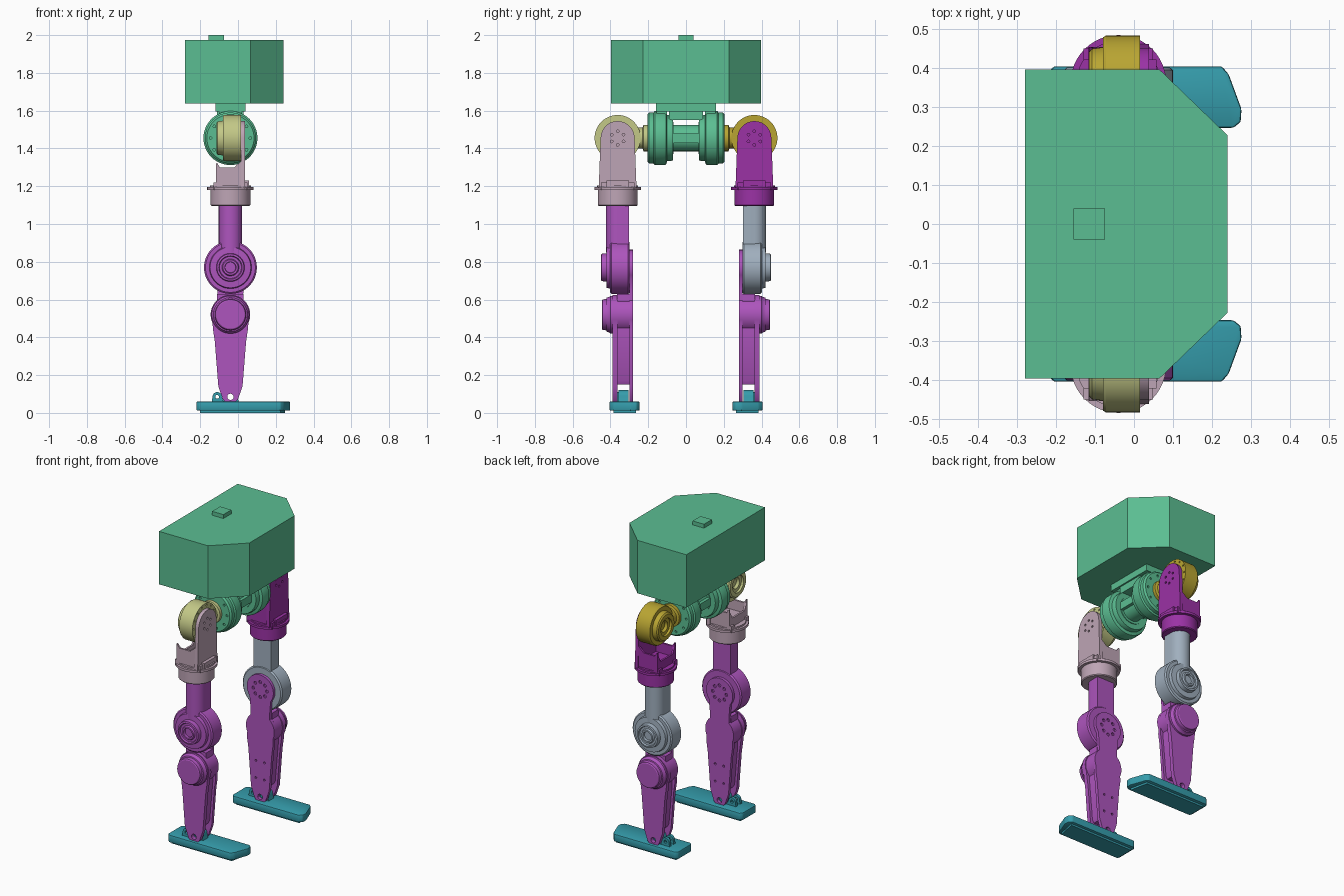
import bpy, bmesh, math
from mathutils import Vector

cube = bpy.data.objects.get("Cube")
if cube:
    bpy.data.objects.remove(cube, do_unlink=True)


def material(name, *rgb):
    m = bpy.data.materials.new(name)
    m.use_nodes = True
    m.diffuse_color = (*rgb, 1)
    m.node_tree.nodes["Principled BSDF"].inputs["Base Color"].default_value = (*rgb, 1)
    return m


GREEN = material("sea green", .105, .515, .288)
TEAL = material("teal", .036, .337, .413)
ORCHID = material("orchid", .42, .09, .51)
PURPLE = material("deep purple", .327, .032, .376)
PINK = material("dusty pink", .515, .376, .465)
GREY = material("blue grey", .352, .429, .515)
KHAKI = material("pale khaki", .546, .578, .242)
GOLD = material("gold", .485, .376, .032)

parts = []
CX = -.04      # fore-aft position of every joint
LEG = .362     # sideways position of a leg
HIP, KNEE, CALF, ANKLE = 1.455, .77, .52, .085


def place(axis, a, b, h):
    return {"x": (h, a, b), "y": (a, h, b), "z": (a, b, h)}[axis]


def finish(name, bm, mat, side=1):
    if side < 0:
        bmesh.ops.scale(bm, vec=(1, -1, 1), verts=bm.verts)
    bmesh.ops.recalc_face_normals(bm, faces=bm.faces)
    me = bpy.data.meshes.new(name)
    bm.to_mesh(me)
    bm.free()
    ob = bpy.data.objects.new(name, me)
    bpy.context.collection.objects.link(ob)
    me.materials.append(mat)
    parts.append(ob)
    return ob


def lathe(name, axis, a, b, profile, mat, side=1, n=48):
    """Turn (radius, height) steps about an axis through (a, b)."""
    bm = bmesh.new()
    rings = []
    for r, h in profile:
        rings.append([bm.verts.new(place(axis, a + r * math.cos(math.tau * i / n),
                                         b + r * math.sin(math.tau * i / n), h)) for i in range(n)])
    for lo, hi in zip(rings, rings[1:]):
        for i in range(n):
            j = (i + 1) % n
            bm.faces.new((lo[i], lo[j], hi[j], hi[i]))
    bm.faces.new(rings[0])
    bm.faces.new(rings[-1])
    return finish(name, bm, mat, side)


def prism(name, axis, outline, h0, h1, mat, side=1, bevel=0):
    bm = bmesh.new()
    face = bm.faces.new([bm.verts.new(place(axis, a, b, h0)) for a, b in outline])
    out = bmesh.ops.extrude_face_region(bm, geom=[face])["geom"]
    move = Vector(place(axis, 0, 0, h1 - h0))
    bmesh.ops.translate(bm, vec=move, verts=[v for v in out if isinstance(v, bmesh.types.BMVert)])
    if bevel:
        bmesh.ops.bevel(bm, geom=bm.edges[:], offset=bevel, segments=2, affect="EDGES", profile=.5)
    return finish(name, bm, mat, side)


def box(name, x0, x1, y0, y1, z0, z1, mat, side=1, bevel=0):
    return prism(name, "z", [(x0, y0), (x1, y0), (x1, y1), (x0, y1)], z0, z1, mat, side, bevel)


def arc(a, b, r, start, end, n=14):
    angles = [math.radians(start + (end - start) * i / n) for i in range(n + 1)]
    return [(a + r * math.cos(t), b + r * math.sin(t)) for t in angles]


def ring(a, b, r, n, turn=0):
    return arc(a, b, r, turn, turn + 360, n)[:-1]


def drill(ob, axis, centres, r, h0, h1, side):
    """Cut round holes through a part."""
    bm = bmesh.new()
    for a, b in centres:
        face = bm.faces.new([bm.verts.new(place(axis, *p, h0)) for p in ring(a, b, r, 12)])
        out = bmesh.ops.extrude_face_region(bm, geom=[face])["geom"]
        bmesh.ops.translate(bm, vec=Vector(place(axis, 0, 0, h1 - h0)),
                            verts=[v for v in out if isinstance(v, bmesh.types.BMVert)])
    cutter = finish("hole_cutter", bm, ob.data.materials[0], side)
    parts.remove(cutter)
    cutter.hide_render = True
    mod = ob.modifiers.new("holes", "BOOLEAN")
    mod.operation, mod.object, mod.solver = "DIFFERENCE", cutter, "EXACT"
    bpy.context.view_layer.objects.active = ob
    bpy.ops.object.modifier_apply(modifier=mod.name)
    bpy.data.objects.remove(cutter, do_unlink=True)


# Torso, sensor block and pelvis
prism("torso", "z", [(-.28, -.397), (.065, -.397), (.24, -.228), (.24, .228), (.065, .397), (-.28, .397)],
      1.637, 1.975, GREEN)
box("sensor_block", -.155, -.075, -.04, .04, 1.97, 2, GREEN)
box("neck_mount", -.12, .04, -.16, .16, 1.595, 1.64, GREEN)
box("pelvis_bridge", -.11, .03, -.09, .09, 1.55, 1.6, GREEN)
lathe("pelvis_tube", "y", CX, HIP, [(.085, -.09), (.085, -.065), (.07, -.065), (.07, .065), (.085, .065), (.085, .09)], GREEN)
box("pelvis_rib", -.125, .045, -.07, .07, 1.43, 1.48, GREEN)

for side, name in ((1, "left_"), (-1, "right_")):
    roll, yaw, thigh = (GOLD, PURPLE, GREY) if side > 0 else (KHAKI, PINK, ORCHID)

    # Hip pitch motor
    motor = lathe(name + "hip_pitch_motor", "y", CX, HIP,
                  [(.08, .07), (.118, .07), (.122, .085), (.122, .1), (.14, .105), (.143, .115), (.143, .165),
                   (.135, .172), (.135, .195), (.125, .205), (.075, .205)], GREEN, side)
    drill(motor, "y", ring(CX, HIP, .105, 10), .007, .19, .22, side)
    box(name + "hip_lug", -.1, .02, .1, .155, 1.56, 1.605, GREEN, side)

    # Hip roll motor and the arm that carries it
    lathe(name + "hip_arm", "y", CX, HIP, [(.07, .2), (.07, .225), (.055, .23), (.055, .3)], roll, side)
    lathe(name + "hip_roll_motor", "x", LEG, HIP,
          [(.025, -.085), (.035, -.1), (.055, -.1), (.055, -.115), (.08, -.115), (.088, -.108), (.092, -.08),
           (.117, -.08), (.122, -.072), (.122, .008), (.11, .008)], roll, side)
    flange = lathe(name + "hip_roll_flange", "x", LEG, HIP, [(.122, .004), (.122, .016)], roll, side)
    drill(flange, "x", ring(LEG, HIP, .108, 14), .006, .01, .03, side)

    # Hip yaw bracket: tall front plate, low walls, turntable
    plate = prism(name + "yaw_plate", "x", [(LEG - .1, 1.19), (LEG + .1, 1.19)] + arc(LEG, HIP, .09, 0, 180),
                  .016, .038, yaw, side)
    drill(plate, "x", ring(LEG, HIP, .036, 6, 30), .007, .025, .05, side)
    box(name + "yaw_base", -.115, .03, LEG - .092, LEG + .092, 1.185, 1.235, yaw, side)
    box(name + "yaw_front_foot", .03, .058, LEG - .06, LEG + .06, 1.19, 1.23, yaw, side)
    for y in (LEG - .092, LEG + .08):
        prism(name + "yaw_wall", "y", [(-.115, 1.2), (.02, 1.2), (.02, 1.335), (-.02, 1.3), (-.095, 1.3), (-.115, 1.325)],
              y, y + .012, yaw, side)
    prism(name + "yaw_back", "x", [(LEG - .092, 1.2), (LEG + .092, 1.2), (LEG + .092, 1.32), (LEG + .06, 1.26),
                                   (LEG - .06, 1.26), (LEG - .092, 1.32)], -.117, -.105, yaw, side)
    lathe(name + "yaw_turntable", "z", CX, LEG,
          [(.07, 1.095), (.1, 1.095), (.105, 1.1), (.105, 1.18), (.123, 1.18), (.123, 1.195), (.108, 1.195), (.108, 1.205)],
          yaw, side)
    for x, y in ring(CX, LEG, .105, 4, 45):
        box(name + "yaw_clamp", x - .015, x + .015, y - .015, y + .015, 1.18, 1.22, yaw, side)

    # Thigh column, rounded on the outside, and knee motor
    prism(name + "thigh", "z", [(CX - .062, .302)] + [(CX + .062, .302)] + arc(CX, LEG, .062, 0, 180),
          .85, 1.1, thigh, side)
    lathe(name + "knee_motor", "y", CX, KNEE,
          [(.1, .298), (.132, .298), (.14, .306), (.14, .395), (.132, .402), (.112, .402), (.108, .42), (.075, .422),
           (.072, .448), (.062, .45), (.058, .44), (.045, .44), (.04, .45), (.03, .45), (.028, .435)], thigh, side)

    # Shin: inner plate reaching the knee, shorter outer plate, core between
    lower = [(.092, .44), (.083, .38), (.064, .14), (.04, .072), (.022, .052)]

    def both_sides(right_half):
        return [(CX + w, z) for w, z in right_half] + [(CX - w, z) for w, z in reversed(right_half)]

    inner = arc(0, KNEE, .094, 89, -38, 10) + [(.068, .64)] + arc(0, CALF, .1, 48, -25, 8) + lower
    shell = arc(0, CALF, .105, 80, -25, 10) + lower
    core = [(.07, .63), (.072, .42), (.05, .17), (.04, .15)]
    screws = [(CX + dx, z) for dx in (-.03, .03) for z in (.2, .31)]
    plate = prism(name + "shin_inner_plate", "y", both_sides(inner), .28, .3, ORCHID, side)
    drill(plate, "y", ring(CX, KNEE, .048, 8), .01, .27, .29, side)
    drill(plate, "y", screws, .007, .27, .29, side)
    drill(plate, "y", [(CX, ANKLE)], .017, .25, .45, side)
    plate = prism(name + "shin_outer_plate", "y", both_sides(shell), .362, .388, ORCHID, side)
    drill(plate, "y", [(CX, ANKLE)], .017, .25, .45, side)
    prism(name + "shin_core", "y", both_sides(core), .298, .365, ORCHID, side)
    lathe(name + "ankle_motor", "y", CX, CALF,
          [(.1, .298), (.1, .4), (.094, .406), (.09, .42), (.083, .422), (.08, .442), (.074, .446)], ORCHID, side)

    # Foot and its hinge lugs
    prism(name + "foot", "z", [(-.205, .245), (.255, .247), (.274, .262), (.276, .295), (.243, .385), (.225, .405),
                               (-.205, .405), (-.22, .39), (-.22, .26)], .012, .06, TEAL, side, .006)
    prism(name + "foot_sole", "z", [(-.2, .265), (.25, .265), (.225, .385), (-.2, .385)], 0, .015, TEAL, side)
    lug = prism(name + "ankle_lug", "y", [(CX - .045, .055), (CX + .045, .055)] + arc(CX, ANKLE, .036, 0, 180),
                .305, .357, TEAL, side)
    drill(lug, "y", [(CX, ANKLE)], .017, .25, .45, side)
    for y in (.305, .347):
        lug = prism(name + "rod_lug", "y", [(-.14, .055), (-.075, .055)] + arc(-.11, .085, .025, 0, 180),
                    y, y + .018, TEAL, side)
        drill(lug, "y", [(-.11, .085)], .01, .25, .45, side)

# Smooth the round parts, keep the edges sharp
bpy.ops.object.select_all(action="DESELECT")
for ob in parts:
    ob.select_set(True)
bpy.context.view_layer.objects.active = parts[0]
bpy.ops.object.shade_smooth_by_angle(angle=math.radians(30))
